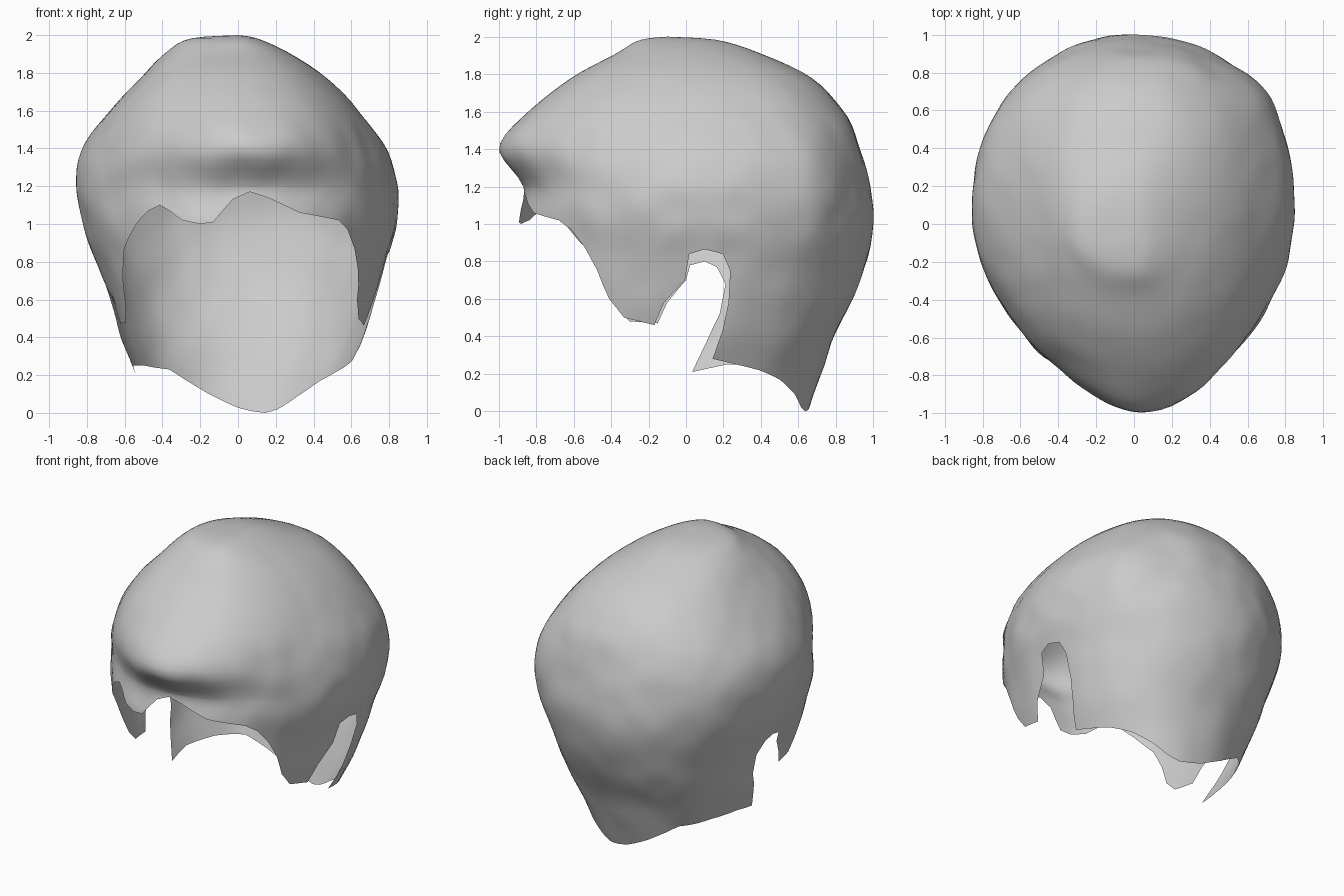
import bpy, bmesh, math
from mathutils import Vector, noise

cube = bpy.data.objects.get("Cube")
if cube:
    bpy.data.objects.remove(cube, do_unlink=True)

# Horizontal sections from crown to nape:
# height, front, back, right, left, centre y, roundness in front, roundness behind
SECTIONS = [
    (2.00, -.10, -.10, 0, 0, -.10, 2, 2),
    (1.98, -.25, .18, -.26, .11, -.06, 2.1, 2.1),
    (1.90, -.39, .42, -.39, .28, 0, 2.25, 2.2),
    (1.78, -.61, .67, -.51, .46, .05, 2.25, 2.3),
    (1.60, -.84, .84, -.68, .64, .08, 2, 2.25),
    (1.40, -1.0, .93, -.82, .785, .10, 1.72, 2.15),
    (1.20, -.87, .98, -.86, .85, .10, 1.92, 2.1),
    (1.00, -.91, 1.0, -.82, .84, .10, 1.95, 2.1),
    (.80, -.90, .96, -.75, .78, .10, 2, 2.15),
    (.60, -.86, .89, -.68, .73, .10, 2.1, 2.2),
    (.40, -.82, .79, -.62, .67, .10, 2.1, 2.2),
    (.20, -.70, .72, -.54, .56, .10, 2.1, 2.2),
    (0, -.60, .65, -.46, .48, .10, 2.1, 2.2),
]
RING = 6            # section from which the hair hangs down to the hem
CROWN_ROWS = 26
HANG_ROWS = 18

# Hem: angle on the ring, angle at the hem (0 is front, + is left), hem height
HEM_RIGHT = [
    (-180, -180, .04), (-163, -163, .12), (-152, -152, .18), (-144, -144, .23),
    (-127, -124, .25), (-119, -102, .25), (-115, -83, .21), (-110, -90, .35),
    (-106, -97, .52), (-102, -99, .68), (-97, -95, .77), (-90, -90, .80),
    (-85, -84, .78), (-82, -82, .70), (-73, -73, .58), (-68, -68, .47),
    (-56, -56, .48), (-51, -51, .56), (-48, -48, .72), (-44, -44, .86),
    (-36, -36, 1.0), (-31, -31, 1.07), (-27, -27, 1.1), (-23, -23, 1.07),
    (-18, -18, 1.02), (-12, -12, 1.0), (-8, -8, 1.01), (-3, -3, 1.13),
]
HEM_LEFT = [
    (2, 2, 1.17), (8, 8, 1.14), (19, 19, 1.06), (34, 34, 1.02), (39, 39, .97),
    (44, 44, .87), (48, 48, .75), (51, 51, .60), (56, 56, .50), (68, 68, .46),
    (73, 73, .58), (81, 82, .70), (84, 84, .84), (90, 90, .865), (97, 97, .84),
    (101, 100, .75), (105, 100, .58), (108, 98, .43), (113, 94, .28),
    (122, 119, .22), (133, 133, .17), (147, 147, .10), (158, 158, .03),
    (165, 165, 0), (172, 172, .015), (180, 180, .04),
]


def section_at(u):
    """Smoothly blended section at a fractional row."""
    last = len(SECTIONS) - 1
    i = min(int(u), last - 1)
    t = u - i
    a, b, c, d = (SECTIONS[max(0, min(last, i + k))] for k in (-1, 0, 1, 2))
    return [q + .5 * t * (r - p + t * (2*p - 5*q + 4*r - s + t * (3*(q - r) + s - p)))
            for p, q, r, s in zip(a, b, c, d)]


def surface_point(u, degrees):
    z, front, back, right, left, cy, front_power, back_power = section_at(u)
    angle = math.radians(degrees)
    sx, sy = math.sin(angle), -math.cos(angle)
    half_x = left if sx > 0 else -right
    half_y = cy - front if sy < 0 else back - cy
    power = front_power if sy < 0 else back_power
    r = (abs(sx / half_x) ** power + abs(sy / half_y) ** power) ** (-1 / power)
    # Soft tufts and a fuller lock behind the left ear
    p = Vector((sx * r, sy * r, z))
    r *= 1 + .01 * noise.noise(p * 3) + .01 * noise.noise(p * 6)
    r *= 1 + .045 * math.exp(-((degrees - 131) / 13) ** 2 - ((z - 1.2) / .4) ** 2)
    # The brow leans slightly to the left
    lean = .05 * max(0, -sy) ** 3 * math.exp(-((z - 1.4) / .3) ** 2)
    return Vector((sx * r + lean, cy + sy * r, z))


def hem_columns():
    """Hem points with extra columns between widely spaced ones."""
    hem = HEM_RIGHT + HEM_LEFT
    columns = []
    for a, b in zip(hem, hem[1:]):
        steps = max(2, math.ceil((b[0] - a[0]) / 3))
        columns += [[p + (q - p) * k / steps for p, q in zip(a, b)] for k in range(steps)]
    return columns


# Open shell of hair: rows over the crown, then rows stretched down to the hem
bm = bmesh.new()
crown = bm.verts.new((0, SECTIONS[0][5], SECTIONS[0][0]))
strands = []
for ring_angle, hem_angle, hem_z in hem_columns():
    strand = [bm.verts.new(surface_point(RING * k / CROWN_ROWS, ring_angle))
              for k in range(1, CROWN_ROWS + 1)]
    hem_u = RING + (SECTIONS[RING][0] - hem_z) / .2
    for k in range(1, HANG_ROWS + 1):
        t = k / HANG_ROWS
        strand.append(bm.verts.new(surface_point(
            RING + (hem_u - RING) * t, ring_angle + (hem_angle - ring_angle) * t ** 3)))
    strands.append(strand)

for i, strand in enumerate(strands):
    following = strands[(i + 1) % len(strands)]
    bm.faces.new((crown, strand[0], following[0]))
    for k in range(len(strand) - 1):
        bm.faces.new((strand[k], strand[k + 1], following[k + 1], following[k]))

mesh = bpy.data.meshes.new("hair_shell")
bm.to_mesh(mesh)
bm.free()
mesh.shade_smooth()
hair = bpy.data.objects.new("hair_shell", mesh)
bpy.context.collection.objects.link(hair)

# Plain grey
grey = bpy.data.materials.new("light_grey")
grey.use_nodes = True
colour = (.6, .6, .6, 1)
grey.diffuse_color = colour
grey.node_tree.nodes["Principled BSDF"].inputs["Base Color"].default_value = colour
mesh.materials.append(grey)
